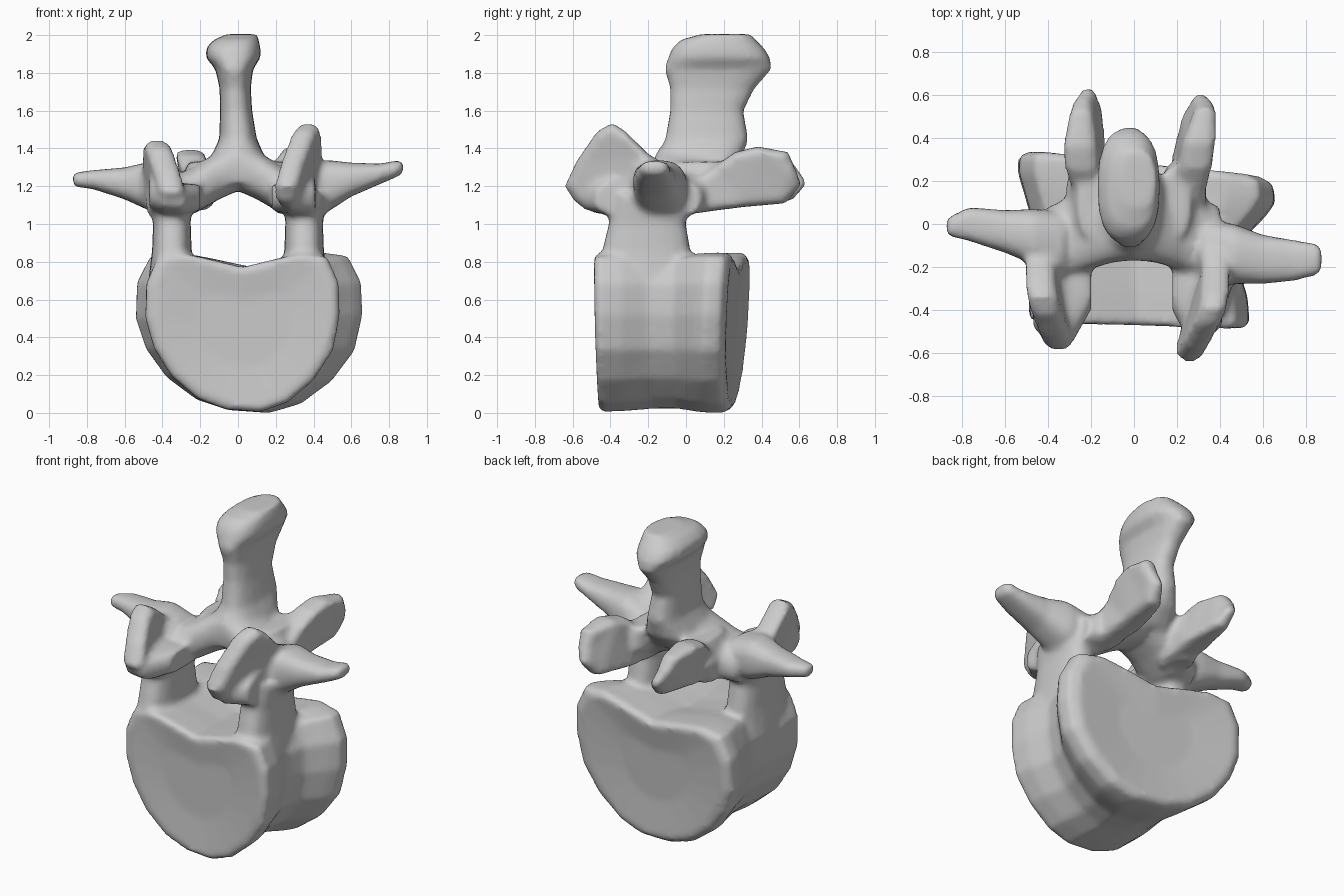
import bpy, bmesh, math

bm = bmesh.new()


def loft(rings):
    """Skin a closed solid through rings of equal point count."""
    vs = [[bm.verts.new(p) for p in r] for r in rings]
    n = len(vs[0])
    faces = []
    for a, b in zip(vs, vs[1:]):
        for i in range(n):
            j = (i + 1) % n
            faces.append(bm.faces.new((a[i], a[j], b[j], b[i])))
    caps = [bm.faces.new(vs[0][::-1]), bm.faces.new(vs[-1])]
    bmesh.ops.recalc_face_normals(bm, faces=faces + caps)
    bmesh.ops.triangulate(bm, faces=caps)


def oval(ra, rb, n=20, power=2.6):
    """Rounded-box outline as (a, b) pairs."""
    pts = []
    for i in range(n):
        t = 2 * math.pi * i / n
        c, s = math.cos(t), math.sin(t)
        pts.append((ra * math.copysign(abs(c) ** (2 / power), c),
                    rb * math.copysign(abs(s) ** (2 / power), s)))
    return pts


def along_x(sections):
    """sections: x, centre y, centre z, half y, half z"""
    loft([[(x, cy + a, cz + b) for a, b in oval(hy, hz)]
          for x, cy, cz, hy, hz in sections])


def along_z(sections):
    """sections: z, centre x, centre y, half x, half y"""
    loft([[(cx + a, cy + b, z) for a, b in oval(hx, hy)]
          for z, cx, cy, hx, hy in sections])


def plate(mid, half):
    """Bent plate: outline of mid points, thickened in x, thinner at the back tip."""
    n = len(mid)
    cy = sum(p[1] for p in mid) / n
    cz = sum(p[2] for p in mid) / n
    rings = []
    for dx, s in ((-half, .88), (-half * .5, 1), (half * .5, 1), (half, .88)):
        rings.append([(x + dx * (1 - 2.4 * max(0, y - .42)),
                       cy + (y - cy) * s, cz + (z - cz) * s)
                      for x, y, z in mid])
    loft(rings)


# vertebral body: one outline, waisted between two skewed, dished end plates
outline = [(-1, .5), (-.91, .34), (-.73, .19), (-.46, .07), (-.18, .015),
           (.18, 0), (.46, .05), (.73, .17), (.93, .33), (1, .52),
           (.99, .69), (.87, .83), (.62, .85), (.35, .82), (0, .775),
           (-.35, .82), (-.62, .85), (-.87, .83), (-.99, .69)]
body = []
for y, cx, hw, zs, skew, tilt in (
        (-.45, .03, .25, .45, -.03, -.02),
        (-.47, .03, .47, .94, -.03, -.02), (-.45, .025, .515, .99, -.03, -.02),
        (-.32, .02, .51, .98, -.04, 0), (-.17, .01, .475, .95, -.05, 0),
        (-.03, .02, .495, .95, -.08, .02), (.09, .05, .565, .99, -.10, .04),
        (.16, .06, .60, 1, -.11, .05), (.24, .055, .595, 1, -.11, .05),
        (.27, .05, .54, .93, -.11, .05), (.245, .05, .25, .42, -.11, .05)):
    ring = []
    for u, z in outline:
        x, zz = cx + u * hw, .45 + (z - .45) * zs
        ring.append((x, y + skew * (x - cx) + tilt * (zz - .45), zz))
    body.append(ring)
loft(body)

# pedicles, and the bone joining each lamina to its lower plate
for s in (-1, 1):
    along_z([(.66, s * .35, -.22, .13, .24), (.86, s * .35, -.21, .105, .235),
             (1.0, s * .35, -.205, .1, .205), (1.16, s * .36, -.18, .11, .2)])
    along_z([(1.08, s * .25, .08, .06, .14), (1.2, s * .22, .1, .1, .2),
             (1.33, s * .19, .1, .07, .16)])

# laminae, arching over the canal
half_arch = [(.40, -.10, 1.13, .18, .10), (.23, -.03, 1.18, .19, .125),
             (.10, 0, 1.26, .18, .13)]
along_x([(-x, *r) for x, *r in half_arch] + [(0, .01, 1.31, .18, .135)]
        + half_arch[::-1])

# spinous process with flared head
along_z([(1.22, 0, .01, .19, .18), (1.33, 0, .06, .155, .23),
         (1.45, 0, .11, .1, .22), (1.6, -.01, .11, .085, .195),
         (1.72, -.015, .14, .083, .225), (1.82, -.02, .17, .1, .285),
         (1.88, -.025, .175, .145, .27), (1.93, -.025, .17, .145, .245),
         (1.975, -.01, .17, .12, .2), (2.005, .02, .21, .08, .13)])

# transverse processes
along_x([(.33, -.14, 1.17, .16, .13), (.47, -.14, 1.2, .14, .14),
         (.6, -.165, 1.235, .115, .09), (.75, -.17, 1.265, .095, .055),
         (.85, -.165, 1.295, .075, .042), (.875, -.165, 1.30, .05, .03)])
along_x([(-.33, -.1, 1.17, .16, .13), (-.47, -.06, 1.2, .13, .13),
         (-.6, -.035, 1.215, .1, .085), (-.77, 0, 1.235, .08, .05),
         (-.85, -.01, 1.235, .05, .04), (-.875, -.015, 1.235, .04, .03)])

# front (upper) articular plates and the low inner flanges that cradle them
upper = [(.26, -.64, 1.2), (.29, -.58, 1.33), (.345, -.47, 1.49),
         (.37, -.39, 1.535), (.38, -.32, 1.49), (.385, -.2, 1.37),
         (.37, -.08, 1.3), (.35, -.06, 1.1), (.34, -.3, 1.02),
         (.29, -.46, 1.06), (.26, -.59, 1.12)]
plate(upper, .064)
plate([(-x * .7 - .17, y + .05, 1.05 + (z - 1.05) * .81)
       for x, y, z in upper], .07)
along_x([(.18, -.26, 1.14, .15, .07), (.28, -.33, 1.14, .25, .09),
         (.41, -.30, 1.14, .18, .1)])
along_x([(-.20, -.25, 1.14, .15, .07), (-.29, -.32, 1.13, .24, .085),
         (-.40, -.31, 1.15, .25, .1), (-.47, -.28, 1.17, .2, .09)])

# back (lower) articular plates
lower = [(.26, -.02, 1.2), (.26, .13, 1.29), (.29, .26, 1.38),
         (.305, .38, 1.41), (.33, .54, 1.38), (.33, .58, 1.29),
         (.31, .61, 1.21), (.28, .53, 1.11), (.25, .3, 1.09),
         (.26, 0, 1.05)]
plate(lower, .076)
plate([(-x + .045 + .2 * max(0, y - .35),
        y + .03 - .25 * max(0, z - 1.22), z * .9 + .125)
       for x, y, z in lower], .078)

# fuse everything into one bone surface
mesh = bpy.data.meshes.new("vertebra")
bm.to_mesh(mesh)
bm.free()
vertebra = bpy.data.objects.new("vertebra", mesh)
bpy.context.collection.objects.link(vertebra)
fuse = vertebra.modifiers.new("fuse", 'REMESH')
fuse.mode = 'VOXEL'
fuse.voxel_size = .02
fuse.use_smooth_shade = True
soften = vertebra.modifiers.new("soften", 'SMOOTH')
soften.factor = .5
soften.iterations = 3
